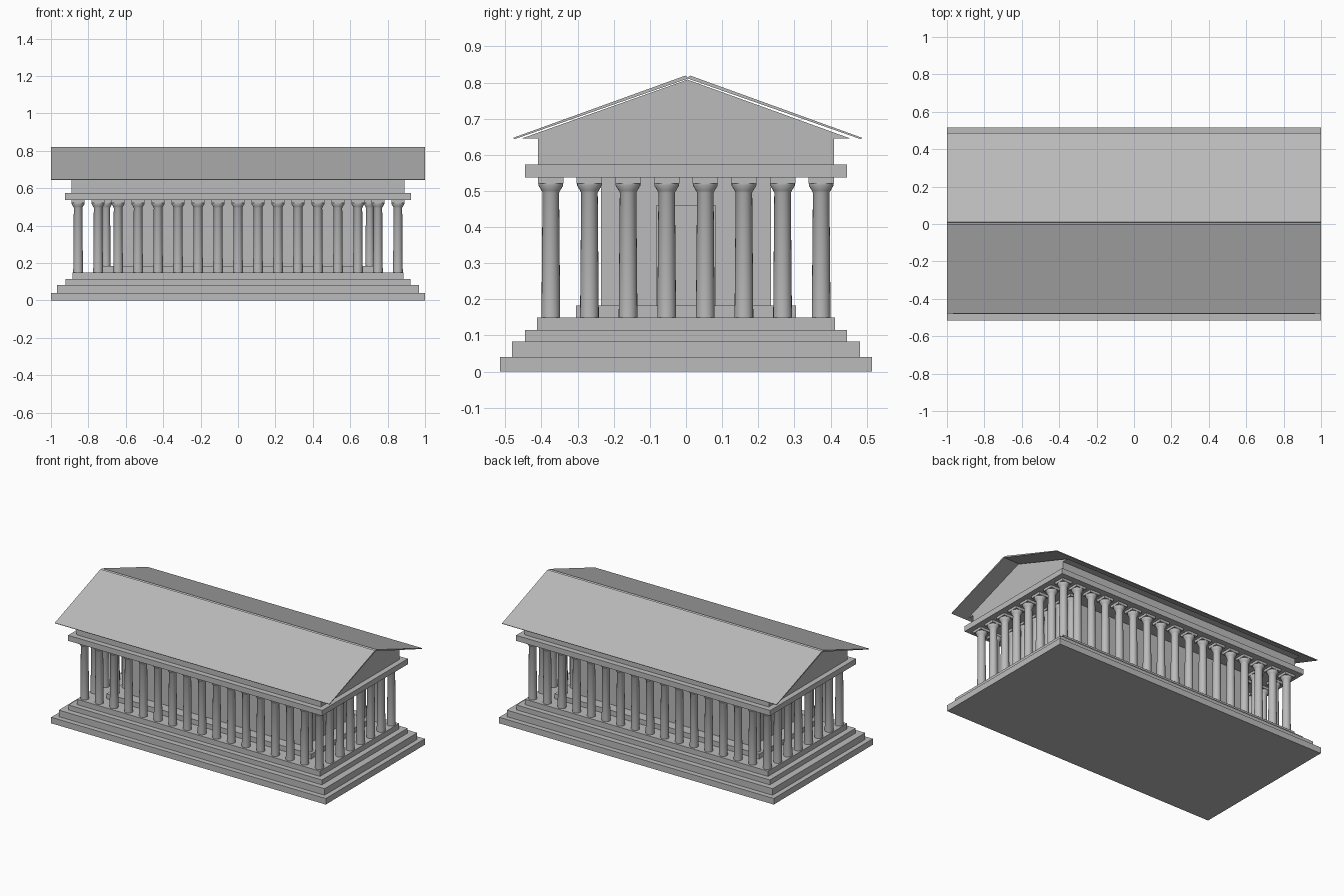
import bpy, bmesh, math

if "Cube" in bpy.data.objects:
    bpy.data.objects.remove(bpy.data.objects["Cube"])

stone = bpy.data.materials.new("grey stone")
stone.diffuse_color = (0.5, 0.5, 0.5, 1)
stone.use_nodes = True
stone.node_tree.nodes["Principled BSDF"].inputs["Base Color"].default_value = stone.diffuse_color


def make(name, bm):
    bmesh.ops.recalc_face_normals(bm, faces=bm.faces)
    me = bpy.data.meshes.new(name)
    bm.to_mesh(me)
    bm.free()
    me.materials.append(stone)
    ob = bpy.data.objects.new(name, me)
    bpy.context.collection.objects.link(ob)
    return ob


def add_box(bm, x0, x1, y0, y1, z0, z1):
    vs = bmesh.ops.create_cube(bm, size=1)["verts"]
    for v in vs:
        v.co = (x1 if v.co.x > 0 else x0,
                y1 if v.co.y > 0 else y0,
                z1 if v.co.z > 0 else z0)


def block(name, hx, hy, z0, z1, x=0, y=0):
    bm = bmesh.new()
    add_box(bm, x - hx, x + hx, y - hy, y + hy, z0, z1)
    return make(name, bm)


def prism(name, hx, profile):
    """Extrude a (y, z) outline along x."""
    bm = bmesh.new()
    ends = [[bm.verts.new((x, y, z)) for y, z in profile] for x in (-hx, hx)]
    for ring in ends:
        bm.faces.new(ring)
    n = len(profile)
    for i in range(n):
        j = (i + 1) % n
        bm.faces.new((ends[0][i], ends[0][j], ends[1][j], ends[1][i]))
    return make(name, bm)


def column_mesh(name, z0, z1, r, sides=20):
    """Tapered shaft, flared capital and square top slab."""
    bm = bmesh.new()
    profile = [(r, z0), (r * 0.88, z1 - 0.042), (r * 1.0, z1 - 0.036),
               (r * 1.32, z1 - 0.022), (r * 1.32, z1 - 0.016)]
    rings = []
    for rad, z in profile:
        rings.append([bm.verts.new((rad * math.cos(a), rad * math.sin(a), z))
                      for a in (2 * math.pi * k / sides for k in range(sides))])
    for a, b in zip(rings, rings[1:]):
        for k in range(sides):
            m = (k + 1) % sides
            bm.faces.new((a[k], a[m], b[m], b[k])).smooth = True
    bm.faces.new(rings[0])
    bm.faces.new(rings[-1])
    for e in bm.edges:
        if any(len(f.verts) > 4 for f in e.link_faces):
            e.smooth = False
    h = r * 1.36
    add_box(bm, -h, h, -h, h, z1 - 0.016, z1)
    return make(name, bm)


def place_columns(name, spots, z0, z1, r):
    first = column_mesh(name, z0, z1, r)
    first.location = (*spots[0], 0)
    for x, y in spots[1:]:
        ob = bpy.data.objects.new(name, first.data)
        ob.location = (x, y, 0)
        bpy.context.collection.objects.link(ob)


# Stepped base
for i, (hx, hy, z0, z1) in enumerate([(1.0, 0.515, 0, 0.04), (0.968, 0.482, 0.04, 0.083),
                                      (0.923, 0.446, 0.083, 0.115), (0.886, 0.412, 0.115, 0.15)]):
    block(f"base_step_{i + 1}", hx, hy, z0, z1)

# Inner hall on its own platform, with a door plate at each end
block("hall_platform", 0.745, 0.304, 0.15, 0.183)
block("hall_walls", 0.65, 0.235, 0.183, 0.537)
for s in (-1, 1):
    block("hall_door", 0.004, 0.083, 0.183, 0.46, x=s * 0.653)

# Outer ring of 17 x 8 columns
xs = [-0.855 + i * 1.71 / 16 for i in range(17)]
ys = [-0.374 + i * 0.748 / 7 for i in range(8)]
ring = [(x, y) for x in xs for y in (ys[0], ys[-1])]
ring += [(x, y) for x in (xs[0], xs[-1]) for y in ys[1:-1]]
place_columns("outer_column", ring, 0.15, 0.537, 0.026)

# Porch columns in front of the hall
porch = [(x, y) for x in (-0.705, 0.705) for y in ys[1:-1]]
place_columns("porch_column", porch, 0.183, 0.537, 0.024)

# Beam, frieze and gable
block("beam", 0.925, 0.446, 0.537, 0.573)
block("frieze", 0.89, 0.41, 0.573, 0.645)
prism("gable", 0.89, [(-0.455, 0.645), (0.455, 0.645), (0.004, 0.808)])

# Two thin overhanging roof slabs meeting at the ridge
prism("roof_front", 1.0, [(-0.478, 0.647), (-0.475, 0.643), (0.008, 0.812), (-0.002, 0.819)])
prism("roof_back", 1.0, [(0.487, 0.647), (0.484, 0.643), (0.002, 0.812), (0.012, 0.819)])
